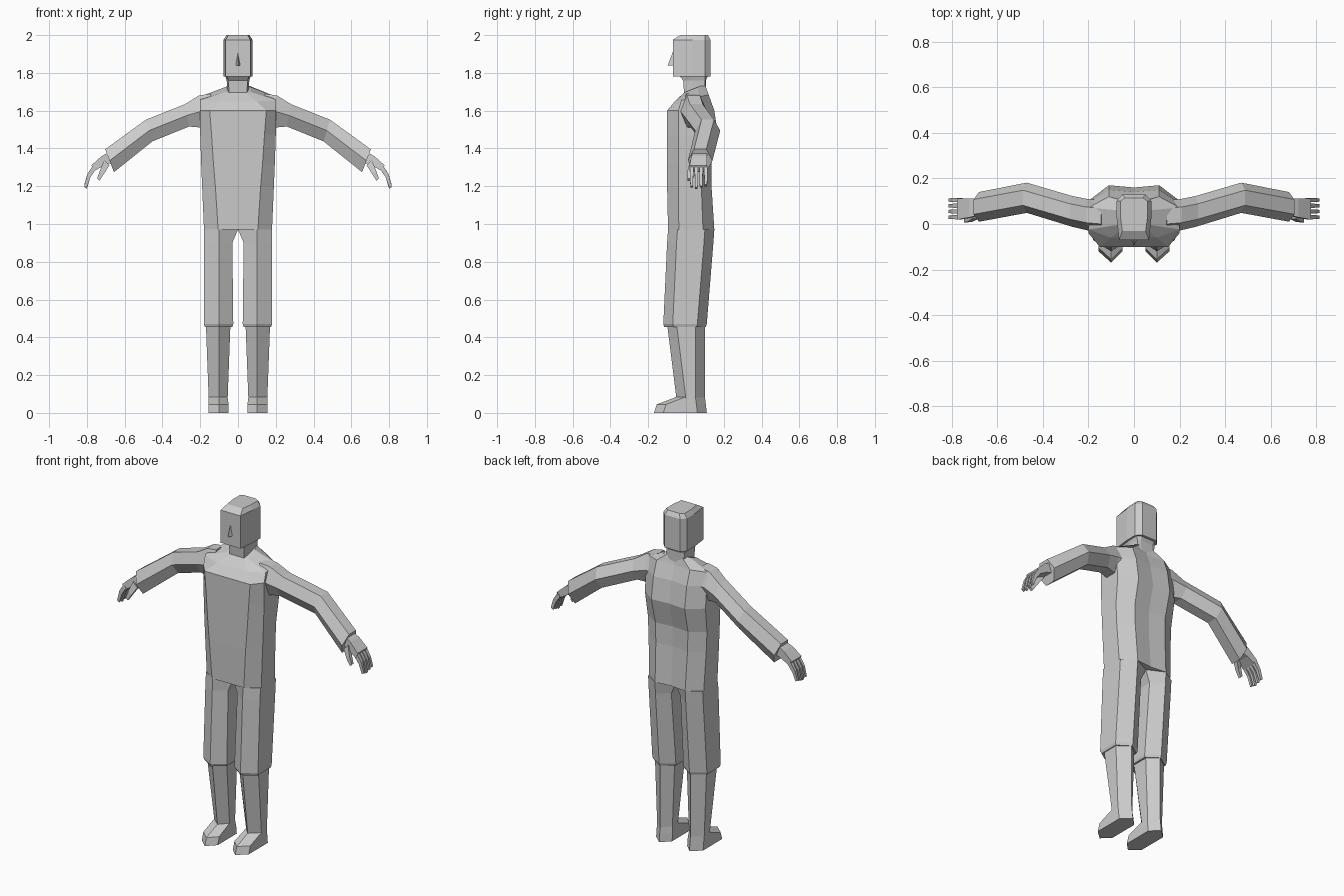
import bpy, bmesh
from mathutils import Vector

default_cube = bpy.data.objects.get("Cube")
if default_cube:
    bpy.data.objects.remove(default_cube)

grey = (.6, .6, .6, 1)
material = bpy.data.materials.new("plain grey")
material.use_nodes = True
material.diffuse_color = grey
for node in material.node_tree.nodes:
    if node.type == "BSDF_PRINCIPLED":
        node.inputs["Base Color"].default_value = grey


def loft(name, rings, side=1):
    """Skin a list of equal-length rings and close both ends."""
    bm = bmesh.new()
    loops = [[bm.verts.new((side * x, y, z)) for x, y, z in ring] for ring in rings]
    for lower, upper in zip(loops, loops[1:]):
        for i in range(len(lower)):
            bm.faces.new((lower[i - 1], lower[i], upper[i], upper[i - 1]))
    bm.faces.new(loops[0])
    bm.faces.new(loops[-1])
    bmesh.ops.recalc_face_normals(bm, faces=bm.faces)
    mesh = bpy.data.meshes.new(name)
    bm.to_mesh(mesh)
    bm.free()
    mesh.materials.append(material)
    bpy.context.collection.objects.link(bpy.data.objects.new(name, mesh))


def mirrored_ring(z, half, tilt=0):
    """Half outline from front to back, mirrored over x; tilt raises the back."""
    outline = half + [(-x, y) for x, y in reversed(half) if x > 0]
    return [(x, y, z + tilt * y) for x, y in outline]


def torso_ring(z, width, panel, front, back, tilt=0):
    """Flat front panel, flat sides and a shallow groove along the spine."""
    return mirrored_ring(z, [(0, front), (panel, front),
                             (width, front * .4), (width, back * .6),
                             (width * .55, back), (0, back - .01)], tilt)


def head_ring(z, width, front, back):
    """Wide front with long chamfers, short sides and a narrower back."""
    return mirrored_ring(z, [(width * .85, front), (width, .035),
                             (width, .1), (width * .65, back)])


def leg_ring(z, inner, outer, front, back):
    """Hexagon with a ridge at the front and at the back."""
    ridge, near, far = .1, front + .05, back - .05
    return [(ridge, front, z), (outer, near, z), (outer, far, z),
            (ridge, back, z), (inner, far, z), (inner, near, z)]


# Limb cross-sections as (across, upward) factors
hexagon = [(-1, 0), (-.5, 1), (.5, 1), (1, 0), (.5, -1), (-.5, -1)]
box = [(-1, 1), (1, 1), (1, -1), (-1, -1)]


def limb(name, side, section, path, start_width, end_width):
    """Sweep a section along path points of (x, y, z, half thickness)."""
    rings, last = [], len(path) - 1
    for i, (x, y, z, thickness) in enumerate(path):
        before, after = path[max(i - 1, 0)], path[min(i + 1, last)]
        run, drop = after[0] - before[0], before[2] - after[2]
        up = Vector((drop / 2, 0, run)).normalized() * thickness
        width = start_width + (end_width - start_width) * i / last
        across = Vector((0, width, 0))
        rings.append([Vector((x, y, z)) + across * a + up * b for a, b in section])
    loft(name, rings, side)


# Torso from hips to collar
loft("torso", [
    torso_ring(.97, .18, .105, -.095, .15),
    torso_ring(1.2, .19, .12, -.1, .135),
    torso_ring(1.32, .195, .13, -.1, .135),
    torso_ring(1.47, .2, .14, -.1, .17),
    torso_ring(1.6, .2, .15, -.1, .15),
    torso_ring(1.66, .2, .1, -.06, .12, tilt=.2),
    torso_ring(1.7, .07, .04, -.01, .1, tilt=.4)])

# Neck, head with bevelled crown, and wedge nose
loft("neck", [head_ring(1.69, .055, -.01, .105),
              head_ring(1.76, .06, -.015, .105),
              head_ring(1.79, .07, -.04, .12)])
loft("head", [head_ring(1.78, .077, -.07, .13),
              head_ring(1.975, .077, -.07, .13),
              head_ring(2, .06, -.03, .115)])
loft("nose", [[(-width, -.06, z), (0, tip, z), (width, -.06, z)]
              for width, tip, z in ((.016, -.097, 1.84), (.002, -.07, 1.91))])

for side, label in ((1, "left_"), (-1, "right_")):
    # Trouser leg with a turned hem
    loft(label + "trouser_leg", [
        leg_ring(.97, 0, .18, -.095, .15),
        leg_ring(.9, .03, .18, -.1, .145),
        leg_ring(.47, .025, .18, -.12, .11),
        leg_ring(.455, .03, .175, -.115, .105)], side)

    # Shin and foot
    loft(label + "shin", [
        leg_ring(.47, .04, .17, -.1, .1),
        leg_ring(.07, .055, .155, -.05, .1)], side)
    loft(label + "foot", [
        leg_ring(0, .05, .155, -.17, .11),
        leg_ring(.045, .05, .155, -.155, .105),
        leg_ring(.085, .055, .155, -.05, .1)], side)

    # Sleeved arm, bent back at the elbow
    limb(label + "sleeve", side, hexagon, [
        (.14, .035, 1.6, .09), (.2, .04, 1.595, .085), (.27, .055, 1.575, .06),
        (.47, .115, 1.495, .06), (.68, .075, 1.335, .065)], .07, .065)

    # Hand with four curled fingers and a thumb
    limb(label + "palm", side, box, [
        (.67, .075, 1.355, .03), (.715, .07, 1.335, .025),
        (.77, .065, 1.295, .017)], .036, .046)
    for finger in range(4):
        y = .03 + finger * .025
        tip = 1.19 + abs(finger - 1) * .007
        limb(label + "finger", side, box, [
            (.76, y, 1.3, .013), (.79, y, 1.255, .011), (.807, y, tip, .008)],
            .01, .007)
    limb(label + "thumb", side, box, [
        (.695, .037, 1.325, .02), (.72, .02, 1.275, .014), (.74, .015, 1.235, .009)],
        .014, .008)
